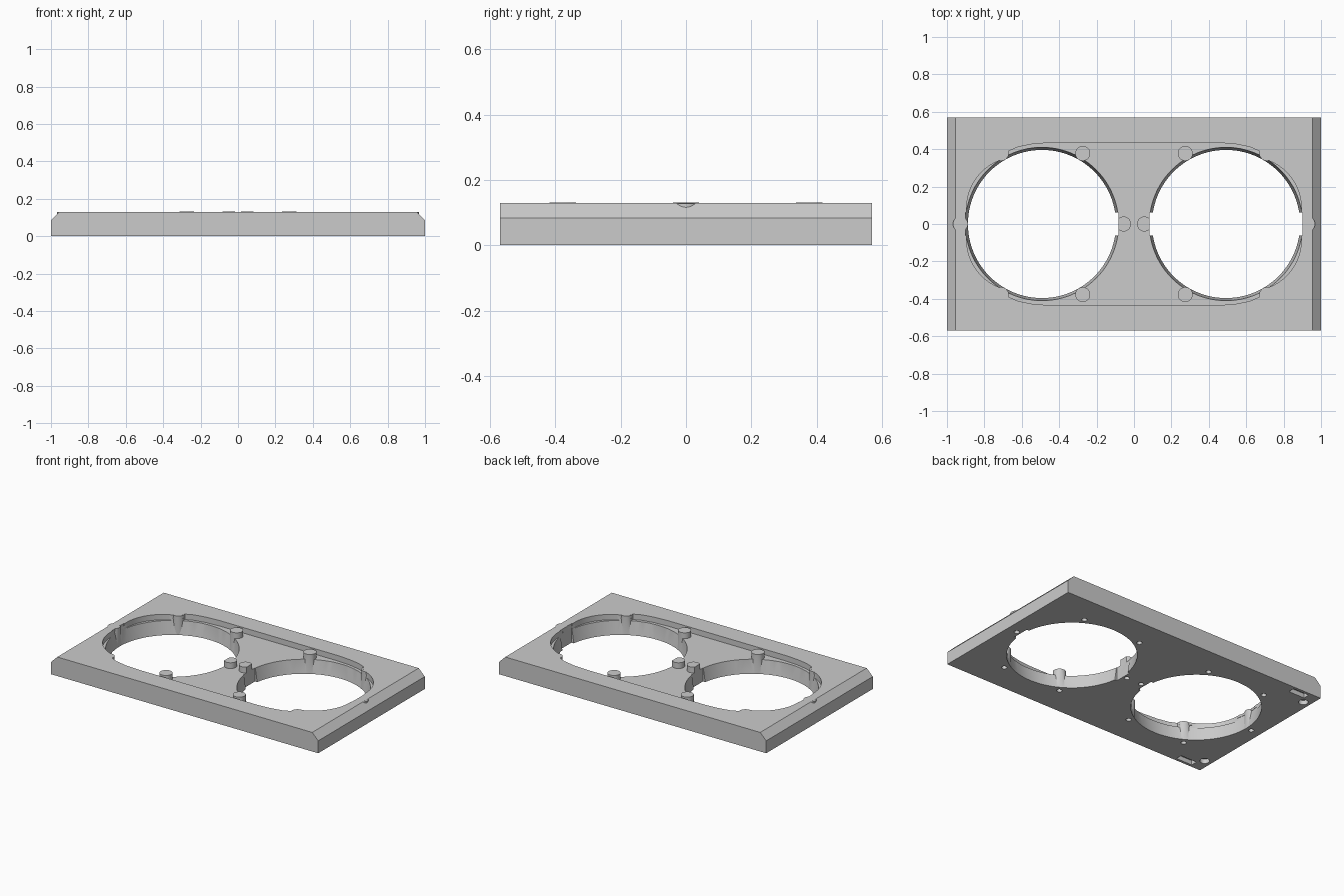
import bpy, bmesh, math

if "Cube" in bpy.data.objects:
    bpy.data.objects.remove(bpy.data.objects["Cube"])

HEIGHT, FLOOR, PEG_TOP = 0.129, 0.092, 0.131
HOLE_X, HOLE_R, PEG_RING = 0.492, 0.396, 0.436

grey = bpy.data.materials.new("light grey")
grey.use_nodes = True
grey.diffuse_color = (0.6, 0.6, 0.6, 1)
grey.node_tree.nodes["Principled BSDF"].inputs["Base Color"].default_value = (0.6, 0.6, 0.6, 1)


def finish(name, bm):
    bmesh.ops.recalc_face_normals(bm, faces=bm.faces)
    mesh = bpy.data.meshes.new(name)
    bm.to_mesh(mesh)
    bm.free()
    mesh.materials.append(grey)
    obj = bpy.data.objects.new(name, mesh)
    bpy.context.collection.objects.link(obj)
    return obj


def prism(name, points, offset):
    """Extrude a closed outline along an offset vector."""
    bm = bmesh.new()
    face = bm.faces.new([bm.verts.new(p) for p in points])
    side = bmesh.ops.extrude_face_region(bm, geom=[face])["geom"]
    bmesh.ops.translate(bm, vec=offset, verts=[g for g in side if isinstance(g, bmesh.types.BMVert)])
    return finish(name, bm)


def cylinder(name, x, y, z0, z1, r0, r1=None, sides=32):
    bm = bmesh.new()
    bmesh.ops.create_cone(bm, cap_ends=True, segments=sides, radius1=r0,
                          radius2=r0 if r1 is None else r1, depth=z1 - z0)
    bmesh.ops.translate(bm, vec=(x, y, (z0 + z1) / 2), verts=bm.verts)
    return finish(name, bm)


def box(name, x, y, z0, z1, half_x, half_y):
    corners = [(x + sx * half_x, y + sy * half_y, z0)
               for sx, sy in ((-1, -1), (1, -1), (1, 1), (-1, 1))]
    return prism(name, corners, (0, 0, z1 - z0))


def combine(target, tool, operation):
    tool.hide_render = True
    mod = target.modifiers.new(operation.lower(), "BOOLEAN")
    mod.operation, mod.object, mod.solver = operation, tool, "EXACT"
    bpy.context.view_layer.objects.active = target
    bpy.ops.object.modifier_apply(modifier=mod.name)
    bpy.data.objects.remove(tool)


# Plate with chamfered ends
profile = [(-1, 0), (1, 0), (1, 0.084), (0.955, HEIGHT), (-0.955, HEIGHT), (-1, 0.084)]
plate = prism("twin_hole_plate", [(x, -0.57, z) for x, z in profile], (0, 1.14, 0))

# Shared recess in the top
quarter = [(0.67, 0.37), (0.67, 0.39), (0.62, 0.412), (0.54, 0.428), (0.44, 0.435)]
outline = quarter + [(-x, y) for x, y in reversed(quarter)]
outline += [(-x, -y) for x, y in outline]
combine(plate, prism("recess", [(x, y, FLOOR) for x, y in outline], (0, 0, 0.1)), "DIFFERENCE")

# Crescent reliefs and tapered holes
for side in (-1, 1):
    for turn in (-1, 1):
        angle = math.radians(33) * turn
        combine(plate, cylinder("crescent", side * (HOLE_X + 0.158 * math.cos(angle)),
                                0.158 * math.sin(angle), FLOOR, 0.2, 0.27, sides=96), "DIFFERENCE")
    slope = 0.014 / FLOOR
    combine(plate, cylinder("tapered_hole", side * HOLE_X, 0, -0.02, FLOOR + 0.02,
                            HOLE_R - 0.02 * slope, HOLE_R + (FLOOR + 0.02) * slope, 96), "DIFFERENCE")
    combine(plate, cylinder("upper_bore", side * HOLE_X, 0, FLOOR, 0.2, HOLE_R + 0.014, sides=96),
            "DIFFERENCE")

# Screw pegs around each hole, the inner ones standing just proud
ring = []
for side in (-1, 1):
    for k in range(6):
        a = math.radians(60 * k)
        ring.append((side * (HOLE_X + PEG_RING * math.cos(a)), PEG_RING * math.sin(a), k in (2, 3, 4)))
for x, y, inner in ring:
    combine(plate, cylinder("peg", x, y, 0.001, PEG_TOP if inner else HEIGHT - 0.0005, 0.04), "UNION")

# Clearance notches across each hole
for side in (-1, 1):
    combine(plate, box("notch", side * HOLE_X, 0, -0.1, 0.3, HOLE_R + 0.012, 0.061), "DIFFERENCE")

# Blind screw holes underneath
for x, y, inner in ring:
    combine(plate, cylinder("screw_hole", x, y, -0.05, 0.09, 0.017, sides=20), "DIFFERENCE")

# Round sockets and slots under one end
for turn in (-1, 1):
    combine(plate, cylinder("socket", -0.95, 0.465 * turn, -0.05, 0.03, 0.03, sides=24), "DIFFERENCE")
    combine(plate, box("slot", -0.86, 0.53 * turn, -0.05, 0.03, 0.06, 0.022), "DIFFERENCE")

plate.select_set(True)
bpy.context.view_layer.objects.active = plate
bpy.ops.object.shade_smooth_by_angle(angle=math.radians(30))
